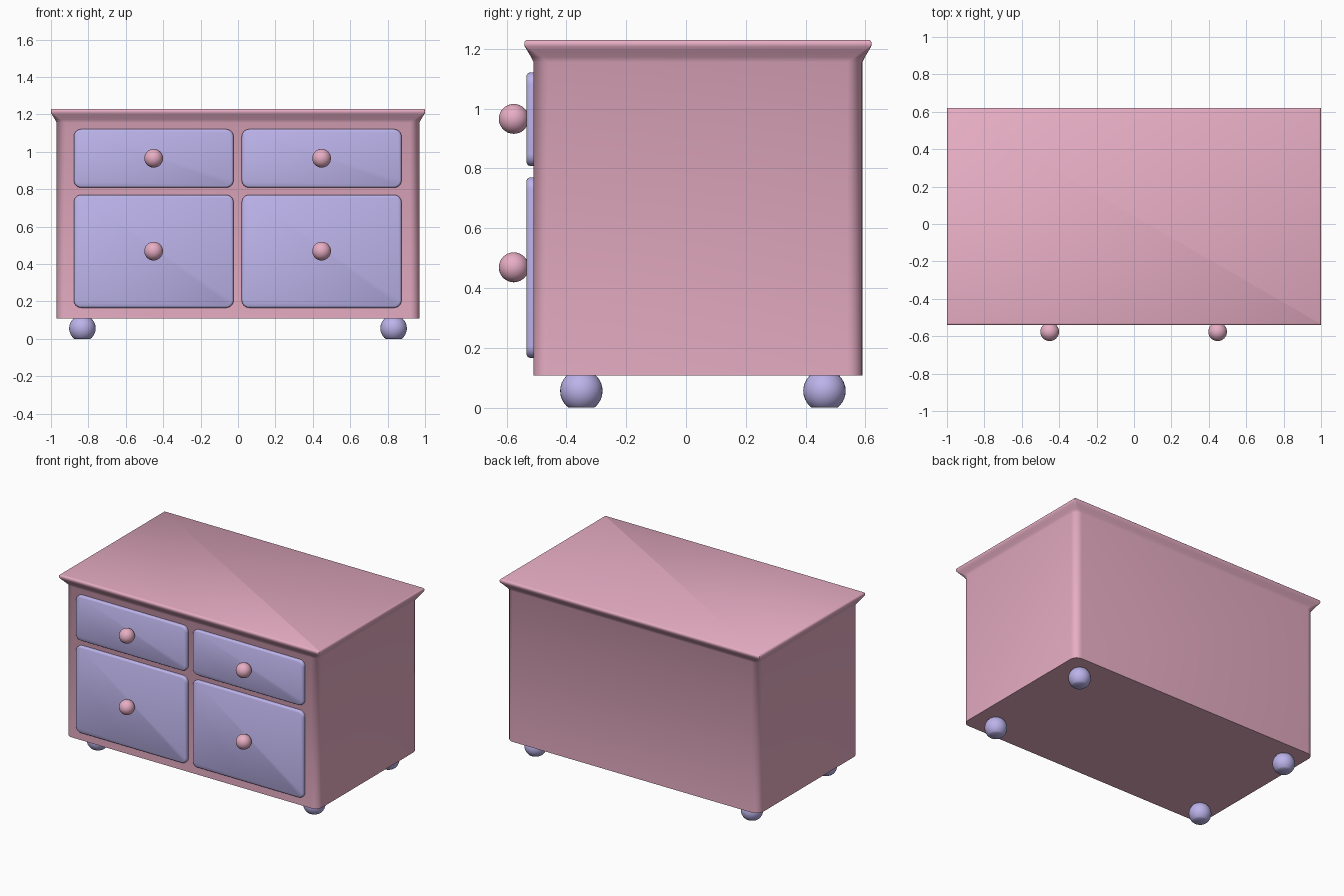
import bpy, bmesh
from math import sin, cos, pi, radians
from mathutils import Matrix, Vector

if "Cube" in bpy.data.objects:
    bpy.data.objects.remove(bpy.data.objects["Cube"])


def material(name, color):
    m = bpy.data.materials.new(name)
    m.diffuse_color = color
    m.use_nodes = True
    m.node_tree.nodes["Principled BSDF"].inputs["Base Color"].default_value = m.diffuse_color
    return m


PINK = material("pink_paint", (0.80, 0.42, 0.55, 1))
LILAC = material("lilac_paint", (0.50, 0.45, 0.82, 1))


def finish(bm, name, mat, angle=50):
    bmesh.ops.recalc_face_normals(bm, faces=bm.faces[:])
    me = bpy.data.meshes.new(name)
    bm.to_mesh(me)
    bm.free()
    ob = bpy.data.objects.new(name, me)
    bpy.context.collection.objects.link(ob)
    me.materials.append(mat)
    bpy.ops.object.select_all(action='DESELECT')
    ob.select_set(True)
    bpy.context.view_layer.objects.active = ob
    bpy.ops.object.shade_smooth_by_angle(angle=radians(angle))
    return ob


def rounded_rect(x0, x1, y0, y1, r, seg=6):
    corners = [(x1 - r, y1 - r), (x0 + r, y1 - r), (x0 + r, y0 + r), (x1 - r, y0 + r)]
    return [(cx + r * cos(a), cy + r * sin(a))
            for k, (cx, cy) in enumerate(corners)
            for a in [(k + i / seg) * pi / 2 for i in range(seg + 1)]]


def loft(name, rings, mat, matrix=Matrix()):
    """Skin a stack of (x0, x1, y0, y1, radius, height) rounded rectangles."""
    bm = bmesh.new()
    loops = [[bm.verts.new(matrix @ Vector((x, y, h))) for x, y in rounded_rect(*rect)]
             for *rect, h in rings]
    n = len(loops[0])
    for a, b in zip(loops, loops[1:]):
        for i in range(n):
            j = (i + 1) % n
            bm.faces.new((a[i], a[j], b[j], b[i]))
    bm.faces.new(loops[0][::-1])
    bm.faces.new(loops[-1])
    return finish(bm, name, mat)


def ball(name, center, r, mat, flat_z=None):
    bm = bmesh.new()
    bmesh.ops.create_uvsphere(bm, u_segments=32, v_segments=16, radius=r,
                              matrix=Matrix.Translation(center))
    if flat_z is not None:
        bmesh.ops.bisect_plane(bm, geom=bm.verts[:] + bm.edges[:] + bm.faces[:],
                               plane_co=(0, 0, flat_z), plane_no=(0, 0, -1), clear_outer=True)
        bmesh.ops.holes_fill(bm, edges=[e for e in bm.edges if e.is_boundary])
    return finish(bm, name, mat, 40)


# Cabinet with rounded uprights flaring into a square-cornered top
profile = [(0.0, 0.05, 0.108), (0.0, 0.05, 1.155), (0.008, 0.035, 1.172),
           (0.020, 0.018, 1.192), (0.029, 0.006, 1.207), (0.031, 0.004, 1.216),
           (0.029, 0.004, 1.225), (0.023, 0.004, 1.230)]
loft("cabinet", [(-0.97 - o, 0.97 + o, -0.51 - o, 0.59 + o, r, z) for o, r, z in profile], PINK)

# Drawer fronts with softened edges, and round knobs
to_front = Matrix.Rotation(pi / 2, 4, 'X')
drawer_edge = [(0.0, 0.50), (0.0, 0.522), (0.003, 0.529), (0.010, 0.533)]
for side, x0, x1 in (("left", -0.878, -0.024), ("right", 0.020, 0.874)):
    for level, z0, z1 in (("upper", 0.808, 1.121), ("lower", 0.166, 0.770)):
        loft(f"{level}_drawer_{side}",
             [(x0 + i, x1 - i, z0 + i, z1 - i, 0.04 - i, d) for i, d in drawer_edge],
             LILAC, to_front)
        ball(f"{level}_knob_{side}", ((x0 + x1) / 2, -0.576, (z0 + z1) / 2 + 0.001), 0.05, PINK)

# Ball feet, flattened on the floor
for side, x in (("left", -0.832), ("right", 0.832)):
    for end, y in (("front", -0.35), ("back", 0.463)):
        ball(f"{end}_foot_{side}", (x, y, 0.056), 0.071, LILAC, 0.0)
